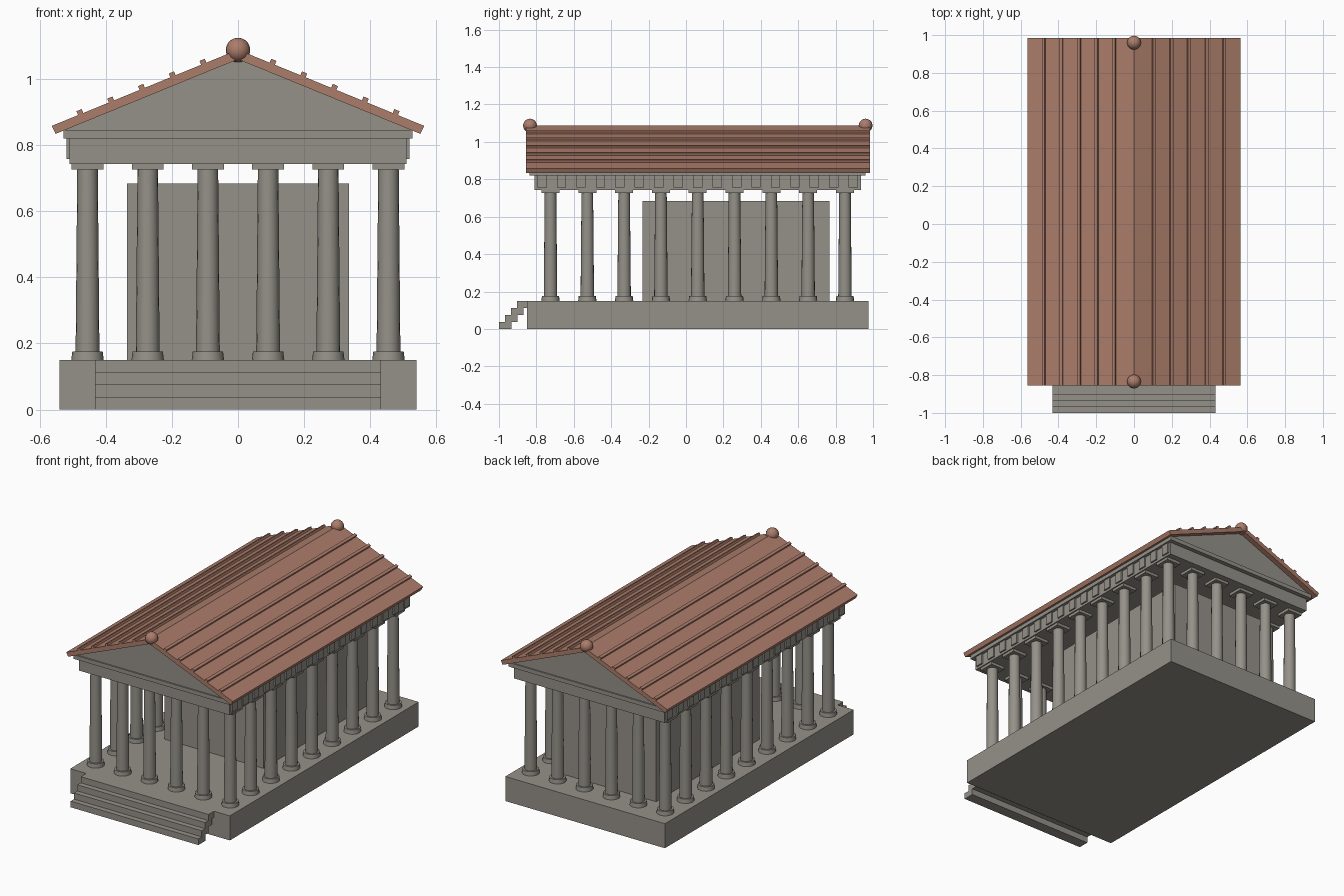
import bpy, bmesh, math
from mathutils import Matrix, Vector

cube = bpy.data.objects.get("Cube")
if cube:
    bpy.data.objects.remove(cube, do_unlink=True)


def material(name, rgb):
    m = bpy.data.materials.new(name)
    m.use_nodes = True
    color = (*rgb, 1)
    m.diffuse_color = color
    m.node_tree.nodes["Principled BSDF"].inputs["Base Color"].default_value = color
    return m


STONE = material("grey stone", (0.30, 0.285, 0.25))
TILE = material("terracotta", (0.41, 0.205, 0.145))
MID = 0.0625  # the building's centre in y, behind the steps


def finish(name, bm, mat, smooth=False):
    bmesh.ops.recalc_face_normals(bm, faces=bm.faces)
    mesh = bpy.data.meshes.new(name)
    bm.to_mesh(mesh)
    bm.free()
    mesh.materials.append(mat)
    obj = bpy.data.objects.new(name, mesh)
    bpy.context.collection.objects.link(obj)
    if smooth:
        bpy.ops.object.select_all(action="DESELECT")
        obj.select_set(True)
        bpy.context.view_layer.objects.active = obj
        bpy.ops.object.shade_smooth_by_angle(angle=math.radians(35))
    return obj


def add_box(bm, lo, hi):
    lo, hi = Vector(lo), Vector(hi)
    mat = Matrix.Translation((lo + hi) / 2) @ Matrix.Diagonal((*(hi - lo), 1))
    bmesh.ops.create_cube(bm, size=1, matrix=mat)


def box(name, half_x, y0, y1, z0, z1):
    bm = bmesh.new()
    add_box(bm, (-half_x, y0, z0), (half_x, y1, z1))
    return finish(name, bm, STONE)


def add_prism(bm, outline, y0, y1):
    """Extrude an xz outline along y."""
    face = bm.faces.new([bm.verts.new((x, y0, z)) for x, z in outline])
    out = bmesh.ops.extrude_face_region(bm, geom=[face])["geom"]
    verts = [g for g in out if isinstance(g, bmesh.types.BMVert)]
    bmesh.ops.translate(bm, verts=verts, vec=(0, y1 - y0, 0))


def add_drum(bm, r0, r1, z0, z1):
    bmesh.ops.create_cone(bm, cap_ends=True, segments=16, radius1=r0, radius2=r1,
                          depth=z1 - z0, matrix=Matrix.Translation((0, 0, (z0 + z1) / 2)))


# Platform, inner chamber and staggered front steps
box("platform", 0.54, -0.85, 0.975, 0, 0.15)
box("inner_chamber", 0.335, -0.233, 0.767, 0.15, 0.683)
RISE = 0.0375
for i in range(4):
    y = -1 + i * 0.0325
    box(f"step_{i + 1}", 0.432, y, min(y + 0.067, -0.85), i * RISE, (i + 1) * RISE)

# Columns: one mesh shared around the edge of the platform
bm = bmesh.new()
add_drum(bm, 0.049, 0.046, 0.15, 0.175)
add_drum(bm, 0.036, 0.031, 0.175, 0.726)
add_box(bm, (-0.048, -0.048, 0.726), (0.048, 0.048, 0.743))
column = finish("column", bm, STONE, smooth=True)
spots = [(-0.455 + 0.182 * i, MID - 0.787 + 0.1968 * j)
         for i in range(6) for j in range(9) if i in (0, 5) or j in (0, 8)]
for n, (x, y) in enumerate(spots):
    obj = column if n == 0 else bpy.data.objects.new("column", column.data)
    if n:
        bpy.context.collection.objects.link(obj)
    obj.location = (x, y, 0)

# Beam, frieze blocks along both sides, cornice and gable
box("beam", 0.51, MID - 0.872, MID + 0.872, 0.743, 0.82)
bm = bmesh.new()
for side in (-1, 1):
    for i in range(17):
        y = MID + (i - 8) * 0.104
        add_box(bm, (side * 0.513 - 0.006, y - 0.025, 0.757),
                (side * 0.513 + 0.006, y + 0.025, 0.82))
finish("frieze_blocks", bm, STONE)
box("cornice", 0.528, MID - 0.898, MID + 0.898, 0.82, 0.845)
bm = bmesh.new()
add_prism(bm, [(-0.528, 0.845), (0.528, 0.845), (0, 1.06)], MID - 0.89, MID + 0.89)
finish("gable", bm, STONE)

# Roof slabs meeting at the ridge
Y0, Y1 = -0.855, 0.985
EAVE, RIDGE, SLOPE = 0.563, 1.088, 0.409
bm = bmesh.new()
low = RIDGE - EAVE * SLOPE
add_prism(bm, [(0, RIDGE), (EAVE, low), (EAVE - 0.012, low - 0.024), (0, RIDGE - 0.029),
               (0.012 - EAVE, low - 0.024), (-EAVE, low)], Y0, Y1)
finish("roof", bm, TILE)

# Tile ribs running the length of the roof
bm = bmesh.new()
for side in (-1, 1):
    for i in range(5):
        x = 0.105 + i * 0.093
        z = RIDGE - x * SLOPE
        place = (Matrix.Translation((side * x, (Y0 + Y1) / 2, z + 0.004))
                 @ Matrix.Rotation(side * math.atan(SLOPE), 4, "Y")
                 @ Matrix.Diagonal((0.017, Y1 - Y0, 0.018, 1)))
        bmesh.ops.create_cube(bm, size=1, matrix=place)
finish("roof_ribs", bm, TILE)

# Ball ornaments at both ends of the ridge
for name, y in (("front_ball", -0.834), ("back_ball", 0.96)):
    bm = bmesh.new()
    bmesh.ops.create_uvsphere(bm, u_segments=16, v_segments=10, radius=0.037)
    ball = finish(name, bm, TILE, smooth=True)
    ball.location = (0, y, 1.087)
